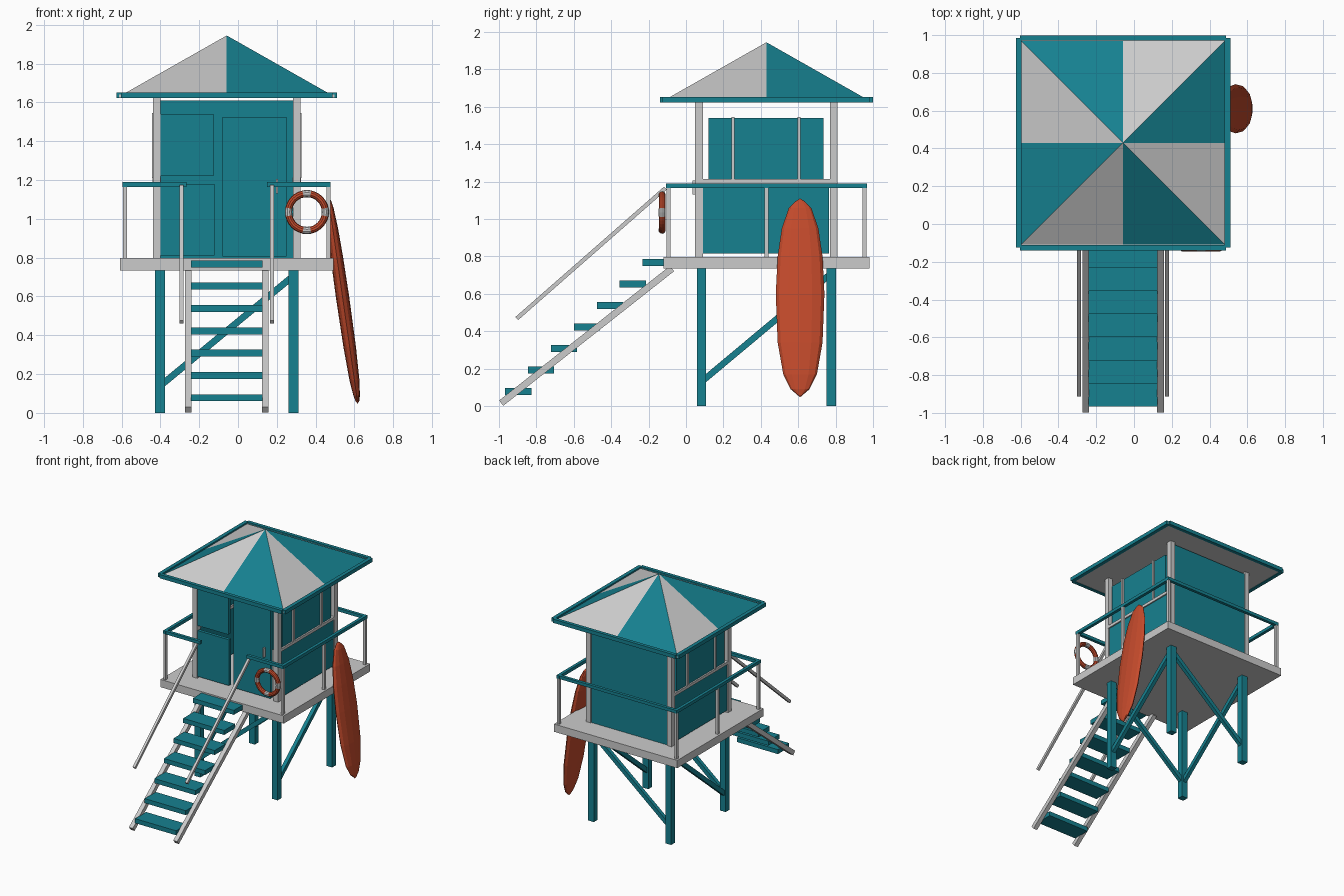
import bpy, bmesh
from math import sin, cos, pi, radians, hypot, atan2
from mathutils import Vector, Matrix

if "Cube" in bpy.data.objects:
    bpy.data.objects.remove(bpy.data.objects["Cube"])

CX, CY = -0.058, 0.43          # centre of the hut


def make_mat(name, rgb):
    m = bpy.data.materials.new(name)
    m.diffuse_color = (*rgb, 1)
    m.use_nodes = True
    m.node_tree.nodes["Principled BSDF"].inputs["Base Color"].default_value = m.diffuse_color
    return m


TEAL = make_mat("teal_paint", (0.008, 0.22, 0.28))
RED = make_mat("orange_red", (0.56, 0.07, 0.025))


def finish(name, bm, mat=None):
    bmesh.ops.recalc_face_normals(bm, faces=bm.faces)
    me = bpy.data.meshes.new(name)
    bm.to_mesh(me)
    bm.free()
    ob = bpy.data.objects.new(name, me)
    bpy.context.collection.objects.link(ob)
    if mat:
        me.materials.append(mat)
    return ob


def box(name, x, y, z, mat=None):
    """Box from (min, max) ranges."""
    bm = bmesh.new()
    bmesh.ops.create_cube(bm, size=1)
    for v in bm.verts:
        v.co = [(r[0] + r[1]) / 2 + c * (r[1] - r[0]) for r, c in zip((x, y, z), v.co)]
    return finish(name, bm, mat)


def beam(name, a, b, w, t, mat=None):
    """Straight bar from a to b; w is the horizontal width, t the depth."""
    a, b = Vector(a), Vector(b)
    d = (b - a).normalized()
    side = d.cross(Vector((0, 0, 1))).normalized()
    rot = Matrix((side, d, side.cross(d))).transposed().to_4x4()
    bm = bmesh.new()
    bmesh.ops.create_cube(bm, size=1)
    bm.transform(Matrix.Translation((a + b) / 2) @ rot @ Matrix.Diagonal((w, (b - a).length, t, 1)))
    return finish(name, bm, mat)


def around(c, half):
    return (c - half, c + half)


# platform, legs and corner posts
box("platform", around(CX, 0.55), around(CY, 0.55), (0.735, 0.797))
for sx, nx in ((-1, "left"), (1, "right")):
    for sy, ny in ((-1, "front"), (1, "back")):
        box(f"{ny}_{nx}_leg", around(CX + sx * 0.345, 0.026), around(CY + sy * 0.347, 0.025), (0, 0.735), TEAL)
        box(f"{ny}_{nx}_corner_post", around(CX + sx * 0.361, 0.02), around(CY + sy * 0.36, 0.021), (0.797, 1.63))

# diagonal braces between the legs
for s, n in ((-1, "front"), (1, "back")):
    y = CY + s * 0.347
    beam(f"{n}_brace", (CX - 0.33, y, 0.15), (CX + 0.33, y, 0.695), 0.03, 0.034, TEAL)
for s, n in ((-1, "left"), (1, "right")):
    x = CX + s * 0.345
    beam(f"{n}_brace", (x, CY - 0.335, 0.14), (x, CY + 0.335, 0.70), 0.03, 0.034, TEAL)

# back wall, front panels and door
box("back_wall", around(CX, 0.345), (0.777, 0.802), (0.797, 1.61), TEAL)
box("front_lower_panel", (-0.40, -0.12), (0.055, 0.08), (0.81, 1.18), TEAL)
box("front_upper_panel", (-0.40, -0.125), (0.055, 0.08), (1.22, 1.54), TEAL)
box("door", (-0.08, 0.25), (0.055, 0.08), (0.805, 1.525), TEAL)
box("door_handle", (0.195, 0.205), (0.035, 0.055), (1.13, 1.205))

# side walls with window panel, sill and mullions
for s, n in ((-1, "left"), (1, "right")):
    x = CX + s * 0.361
    box(f"{n}_lower_wall", around(x, 0.012), (0.09, 0.765), (0.815, 1.19), TEAL)
    box(f"{n}_window_panel", around(x, 0.010), (0.12, 0.735), (1.21, 1.54), TEAL)
    box(f"{n}_window_sill", around(x, 0.022), (0.085, 0.77), (1.19, 1.213))
    for i, y in enumerate((0.25, 0.605)):
        box(f"{n}_mullion_{i + 1}", around(x + s * 0.014, 0.010), around(y, 0.008), (1.21, 1.545))

# roof: soffit, edge trim, striped pyramid
box("roof_soffit", around(CX, 0.555), around(CY, 0.555), (1.625, 1.64))
for s, n, m in ((-1, "left", "front"), (1, "right", "back")):
    box(f"{n}_roof_trim", around(CX + s * 0.553, 0.015), around(CY, 0.555), (1.622, 1.652), TEAL)
    box(f"{m}_roof_trim", around(CX, 0.545), around(CY + s * 0.555, 0.014), (1.622, 1.652), TEAL)
RIM = [(-1, -1), (0, -1), (1, -1), (1, 0), (1, 1), (0, 1), (-1, 1), (-1, 0)]
for k, (n, mat) in enumerate((("grey_roof_stripes", None), ("teal_roof_stripes", TEAL))):
    bm = bmesh.new()
    for i in range(k, 8, 2):
        p = [bm.verts.new((CX + u * 0.538, CY + v * 0.538, 1.64)) for u, v in (RIM[i], RIM[(i + 1) % 8])]
        q = [bm.verts.new((CX, CY, z)) for z in (1.945, 1.64)]
        for f in ((p[0], p[1], q[0]), (p[1], p[0], q[1]), (p[1], q[1], q[0]), (p[0], q[0], q[1])):
            bm.faces.new(f)
    finish(n, bm, mat)

# railing
RZ, RH = (1.165, 1.19), 0.012
for s, n in ((-1, "left"), (1, "right")):
    x = CX + s * 0.524
    box(f"{n}_top_rail", around(x, RH), around(CY, 0.537), RZ, TEAL)
    for y, m in ((CY - 0.524, "front"), (CY, "middle"), (CY + 0.524, "back")):
        box(f"{m}_{n}_rail_post", around(x, 0.0105), around(y, 0.0115), (0.797, 1.165))
box("back_top_rail", around(CX, 0.524), around(CY + 0.524, RH), RZ, TEAL)
box("front_left_top_rail", (-0.582, -0.265), around(CY - 0.524, RH), RZ, TEAL)
box("front_right_top_rail", (0.15, 0.466), around(CY - 0.524, RH), RZ, TEAL)

# stairs: stringers, handrails, treads
for s, n in ((-1, "left"), (1, "right")):
    x = CX + s * 0.198
    beam(f"{n}_stringer", (x, -0.988, 0.016), (x, -0.075, 0.735), 0.035, 0.036)
    x = CX + s * 0.233
    beam(f"{n}_handrail", (x, -0.905, 0.468), (x, -0.11, 1.165), 0.02, 0.022)
for i in range(7):
    y, z = -0.967 + i * 0.1225, 0.06 + i * 0.115
    box(f"tread_{i + 1}", (-0.241, 0.125), (y, y + 0.14), (z, z + 0.036), TEAL)


# life ring built from alternating arcs
def ring_arc(name, a0, a1, r, n, mat):
    bm = bmesh.new()
    rings = []
    for i in range(n + 1):
        a = radians(a0 + (a1 - a0) * i / n)
        ring = []
        for j in range(10):
            b = 2 * pi * j / 10
            R = 0.095 + r * cos(b)
            ring.append(bm.verts.new((0.355 + R * cos(a), -0.128 + r * sin(b), 1.035 + R * sin(a))))
        rings.append(ring)
    for p, q in zip(rings, rings[1:]):
        for j in range(10):
            bm.faces.new((p[j], p[(j + 1) % 10], q[(j + 1) % 10], q[j]))
    bm.faces.new(rings[0])
    bm.faces.new(rings[-1])
    finish(name, bm, mat)


for k in range(4):
    ring_arc(f"life_ring_part_{k + 1}", 90 * k + 12, 90 * k + 78, 0.018, 6, RED)
    ring_arc(f"life_ring_band_{k + 1}", 90 * k - 12, 90 * k + 12, 0.019, 2, None)

# rescue board: elliptical sections lofted along a leaning axis
SECTIONS = [(0.06, 0.015), (0.09, 0.05), (0.17, 0.09), (0.34, 0.12), (0.60, 0.13),
            (0.80, 0.12), (0.95, 0.098), (1.06, 0.06), (1.095, 0.025)]
bm = bmesh.new()
rings = []
for z, w in SECTIONS:
    x = 0.617 - (z - 0.05) * 0.143
    t = 0.006 + 0.22 * w
    rings.append([bm.verts.new((x + t * cos(2 * pi * j / 12), 0.61 + w * sin(2 * pi * j / 12), z)) for j in range(12)])
for p, q in zip(rings, rings[1:]):
    for j in range(12):
        bm.faces.new((p[j], p[(j + 1) % 12], q[(j + 1) % 12], q[j]))
for ring, tip in ((rings[0], (0.616, 0.61, 0.047)), (rings[-1], (0.466, 0.61, 1.11))):
    v = bm.verts.new(tip)
    for j in range(12):
        bm.faces.new((ring[j], ring[(j + 1) % 12], v))
finish("rescue_board", bm, RED)
